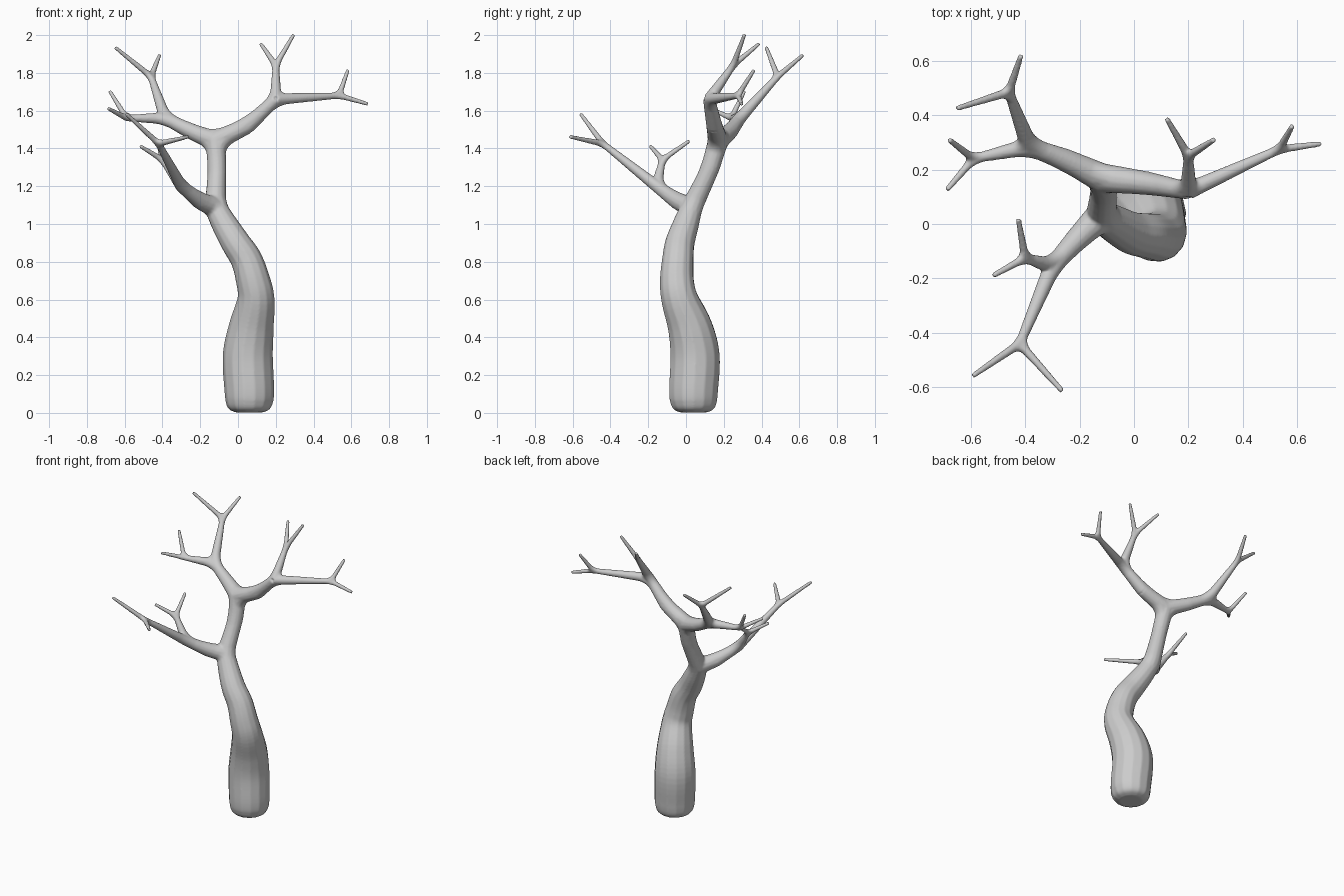
import bpy
from itertools import combinations
from mathutils import Vector

if "Cube" in bpy.data.objects:
    bpy.data.objects.remove(bpy.data.objects["Cube"])

# Trunk centreline: x, y, z, radius
TRUNK = [(.06, .04, .003, .075), (.06, .04, .02, .108), (.06, .04, .055, .125), (.06, .04, .12, .132),
         (.052, .048, .3, .133), (.07, .022, .45, .12), (.095, -.033, .6, .099), (.08, -.048, .7, .091),
         (.045, -.043, .81, .084), (-.012, -.032, .9, .078), (-.072, 0, 1.0, .069), (-.12, .03, 1.09, .058)]

# Branch nodes: name -> (parent, x, y, z, radius)
BRANCHES = {
    # main limb up to the upper fork
    "m1": ("A", -.115, .085, 1.2, .051), "m2": ("m1", -.11, .13, 1.3, .049), "B": ("m2", -.12, .17, 1.44, .054),
    # upper left limb
    "c0": ("B", -.25, .235, 1.49, .041), "C": ("c0", -.385, .285, 1.56, .033),
    "C1": ("C", -.46, .485, 1.78, .017), "C1a": ("C1", -.65, .425, 1.935, .01), "C1b": ("C1", -.415, .62, 1.895, .01),
    "C2": ("C", -.59, .24, 1.56, .016), "C2a": ("C2", -.68, .31, 1.705, .01), "C2b": ("C2", -.688, .125, 1.612, .01),
    # upper right limb
    "d0": ("B", .05, .15, 1.52, .043), "D": ("d0", .2, .122, 1.66, .032),
    "D1": ("D", .2, .25, 1.84, .017), "D1a": ("D1", .12, .388, 1.955, .01), "D1b": ("D1", .295, .31, 2.003, .01),
    "D2": ("D", .535, .275, 1.68, .016), "D2a": ("D2", .582, .36, 1.815, .01), "D2b": ("D2", .688, .295, 1.635, .01),
    # lower front limb
    "e0": ("A", -.2, -.045, 1.12, .044), "E": ("e0", -.3, -.155, 1.2, .032),
    "E1": ("E", -.42, -.44, 1.425, .017), "E1a": ("E1", -.592, -.558, 1.583, .01), "E1b": ("E1", -.263, -.615, 1.462, .01),
    "E2": ("E", -.4, -.125, 1.34, .016), "E2a": ("E2", -.518, -.19, 1.413, .01), "E2b": ("E2", -.425, .018, 1.44, .01),
}

curve = bpy.data.curves.new("tree", 'CURVE')
curve.dimensions = '3D'
curve.bevel_depth = 1.0
curve.bevel_resolution = 5
curve.use_fill_caps = True


def tube(points):
    """Tapered tube through 4D points (x, y, z, radius)."""
    s = curve.splines.new('POLY')
    s.points.add(len(points) - 1)
    for p, v in zip(s.points, points):
        p.co = (v[0], v[1], v[2], 1)
        p.radius = v[3]


def catmull(pts, n=6):
    out = []
    for i in range(len(pts) - 1):
        a, b, c, d = (pts[max(0, min(len(pts) - 1, i + k))] for k in (-1, 0, 1, 2))
        for j in range(n):
            t = j / n
            out.append(.5 * (2 * b + (c - a) * t + (2 * a - 5 * b + 4 * c - d) * t * t
                             + (3 * b - a - 3 * c + d) * t ** 3))
    return out + [pts[-1]]


# Trunk
trunk = [Vector(p) for p in TRUNK]
tube(catmull(trunk))

# Branches
nodes = {"A": trunk[-1]}
links = {"A": [trunk[-2]]}
for name, (parent, *co) in BRANCHES.items():
    nodes[name] = Vector(co)
    links.setdefault(parent, []).append(nodes[name])
    links.setdefault(name, []).append(nodes[parent])
    tube([nodes[parent].lerp(nodes[name], t / 4) for t in range(5)])

# Webbed fillets at every fork and bend
for name, arms in links.items():
    n = nodes[name]
    for a, b in combinations(arms, 2):
        ends = []
        for arm in (a, b):
            length = (arm - n).to_3d().length
            ends.append(n.lerp(arm, min(.6, max(.05, 2.4 * n[3]) / length)))
        p, q = ends
        pts = []
        for i in range(13):
            t = i / 12
            v = p * (1 - t) ** 2 + n * (2 * t * (1 - t)) + q * t * t
            v[3] = (p[3] * (1 - t) + q[3] * t) * .98
            pts.append(v)
        tube(pts)

tree = bpy.data.objects.new("tree", curve)
bpy.context.collection.objects.link(tree)
bpy.context.view_layer.objects.active = tree
tree.select_set(True)
bpy.ops.object.convert(target='MESH')
tree = bpy.context.object

# Fuse all tubes into one smooth skin
m = tree.modifiers.new("fuse", 'REMESH')
m.mode = 'VOXEL'
m.voxel_size = .006
m.use_smooth_shade = True
s = tree.modifiers.new("soften", 'SMOOTH')
s.factor = .5
s.iterations = 4
